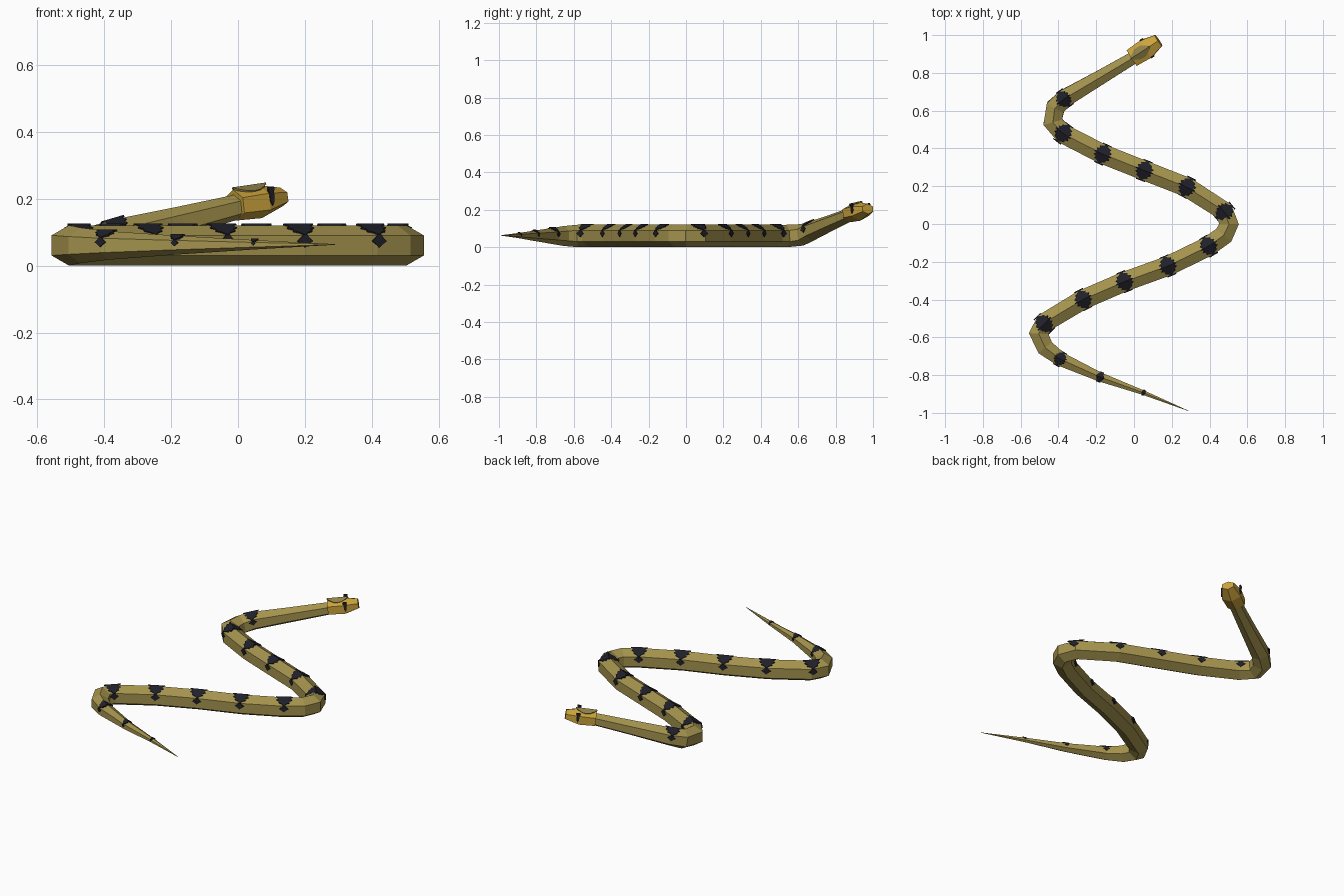
import bpy, bmesh, math
from mathutils import Vector

if "Cube" in bpy.data.objects:
    bpy.data.objects.remove(bpy.data.objects["Cube"])


def material(name, rgb):
    m = bpy.data.materials.new(name)
    m.diffuse_color = (*rgb, 1)
    m.use_nodes = True
    m.node_tree.nodes["Principled BSDF"].inputs["Base Color"].default_value = m.diffuse_color
    return m


OLIVE = material("olive skin", (0.37, 0.29, 0.075))
GOLD = material("golden head", (0.60, 0.37, 0.045))
CROWN = material("dull olive crown", (0.27, 0.22, 0.065))
BLACK = material("blue black", (0.014, 0.014, 0.022))
UP = Vector((0, 0, 1))


def make(name, bm, mat, recalc=True):
    if recalc:
        bmesh.ops.recalc_face_normals(bm, faces=bm.faces)
    me = bpy.data.meshes.new(name)
    bm.to_mesh(me)
    bm.free()
    ob = bpy.data.objects.new(name, me)
    me.materials.append(mat)
    bpy.context.collection.objects.link(ob)
    return ob


def frame(t):
    side = t.cross(UP).normalized()
    return side, side.cross(t).normalized()


def hex_tube(name, stations, mat):
    """Six-sided tube, ridge on top, through (centre, half width radius, height radius)."""
    bm = bmesh.new()
    rings = []
    pts = [Vector(s[0]) for s in stations]
    for i, (p, (_, rw, rh)) in enumerate(zip(pts, stations)):
        t = Vector()
        if i:
            t += (p - pts[i - 1]).normalized()
        if i < len(pts) - 1:
            t += (pts[i + 1] - p).normalized()
        side, up = frame(t.normalized())
        angles = [math.radians(90 + 60 * k) for k in range(6)]
        rings.append([bm.verts.new(p + side * rw * math.cos(a) + up * rh * math.sin(a))
                      for a in angles])
    for a, b in zip(rings, rings[1:]):
        for k in range(6):
            bm.faces.new((a[k], a[(k + 1) % 6], b[(k + 1) % 6], b[k]))
    bm.faces.new(rings[0])
    bm.faces.new(rings[-1])
    return make(name, bm, mat)


# body: x, y, z, radius from tail tip to neck
R = 0.06
PATH = [(0.29, -0.99, .063, .001), (0.05, -0.893, .062, .014), (-0.18, -0.81, .061, .028),
        (-0.39, -0.715, .06, .043), (-0.47, -0.655, .06, .053), (-0.505, -0.58, .06, R),
        (-0.47, -0.52, .06, R), (-0.27, -0.40, .06, R), (-0.05, -0.305, .06, R),
        (0.18, -0.222, .06, R), (0.39, -0.12, .06, R), (0.475, -0.06, .06, R),
        (0.503, 0.0, .06, R), (0.475, 0.07, .06, R), (0.28, 0.195, .06, R),
        (0.055, 0.283, .06, R), (-0.165, 0.37, .06, R), (-0.37, 0.475, .06, R),
        (-0.43, 0.54, .06, R), (-0.415, 0.62, .066, .058), (-0.36, 0.67, .085, .054),
        (-0.18, 0.775, .13, .045), (0.01, 0.888, .178, .037)]
hex_tube("body", [(p[:3], p[3], p[3]) for p in PATH], OLIVE)

# head
HEAD = [((-0.01, 0.88, .180), .057, .046), ((0.065, 0.928, .191), .063, .050),
        ((0.13, 0.972, .205), .039, .028)]
hex_tube("head", HEAD, GOLD)


def plate(bm, centre, t, rw, rh, top, flank=None):
    """Thin plate folded over the ridge; outlines are (along, down) per half."""
    side, up = frame(t)
    for s in (-1, 1):
        ridge = up * rh
        edge = side * s * rw * 0.866 + up * rh * 0.5
        low = edge - up * rh
        for outline, a, b in ((top, ridge, edge), (flank, edge, low)):
            if not outline:
                continue
            half = list(outline)
            loop = half + [(-u, v) for u, v in reversed(half) if (u, v) != half[-1]]
            vs = [bm.verts.new(centre + t * u + a.lerp(b, v)) for u, v in loop]
            f = bm.faces.new(vs)
            f.normal_update()
            if f.normal.dot(a + b) < 0:
                f.normal_flip()


def thicken(ob, depth):
    m = ob.modifiers.new("thickness", "SOLIDIFY")
    m.thickness = depth
    m.offset = -1


# saddle spots: jagged top diamonds with small diamonds on the flanks
SPOTS = [(0.05, -0.893), (-0.18, -0.81), (-0.39, -0.712), (-0.48, -0.525), (-0.27, -0.397),
         (-0.05, -0.305), (0.18, -0.223), (0.395, -0.117), (0.482, 0.065), (0.28, 0.195),
         (0.055, 0.284), (-0.165, 0.37), (-0.38, 0.475), (-0.365, 0.667)]
TOP = [(0.80, 0), (0.55, .16), (0.72, .34), (0.46, .48), (0.52, .64), (0.24, .76), (0, 1)]
FLANK = [(0.10, 0), (0.22, .14), (0.42, .30), (0.14, .48), (0, .60)]
bm = bmesh.new()
for x, y in SPOTS:
    best = None
    for a, b in zip(PATH, PATH[1:]):
        pa, pb = Vector(a[:3]), Vector(b[:3])
        d = (pb - pa).to_2d()
        k = max(0, min(1, (Vector((x, y)) - pa.to_2d()).dot(d) / d.length_squared))
        c = pa.lerp(pb, k)
        dist = (c.to_2d() - Vector((x, y))).length
        if best is None or dist < best[0] - 1e-4:
            best = (dist, c, a[3] + (b[3] - a[3]) * k)
    _, c, r = best
    # smoothed direction from the nearby path stations
    i = min(range(1, len(PATH) - 1), key=lambda j: (Vector(PATH[j][:3]) - c).length)
    p0, p1, p2 = (Vector(PATH[j][:3]) for j in (i - 1, i, i + 1))
    t = ((p1 - p0).normalized() + (p2 - p1).normalized()).normalized()
    plate(bm, c, t, r + .005, r + .005,
          [(u * r, v) for u, v in TOP], [(u * r, v) for u, v in FLANK])
thicken(make("saddle_spots", bm, BLACK, recalc=False), 0.006)

# crown plate on top of the head
axis = (Vector(HEAD[1][0]) - Vector(HEAD[0][0])).normalized()
bm = bmesh.new()
plate(bm, Vector((0.038, 0.911, .188)), axis, .062, .053,
      [(.060, 0), (.048, .25), (.022, .55), (0, .62)])
thicken(make("crown_plate", bm, CROWN, recalc=False), 0.006)

# eyes: slim upright slits on both sides of the head
side, up = frame(axis)
for s, name in ((-1, "left_eye"), (1, "right_eye")):
    c = Vector((0.071, 0.932, .209)) + side * s * .053
    bm = bmesh.new()
    prof = [(0, -.030), (.007, -.016), (.008, .012), (.011, .018), (.010, .026),
            (-.010, .026), (-.011, .018), (-.008, .012), (-.007, -.016)]
    vs = [bm.verts.new(c + axis * u + up * v - side * s * .004) for u, v in prof]
    f = bm.faces.new(vs)
    ext = bmesh.ops.extrude_face_region(bm, geom=[f])
    bmesh.ops.translate(bm, vec=side * s * .009,
                        verts=[g for g in ext["geom"] if isinstance(g, bmesh.types.BMVert)])
    make(name, bm, BLACK)
